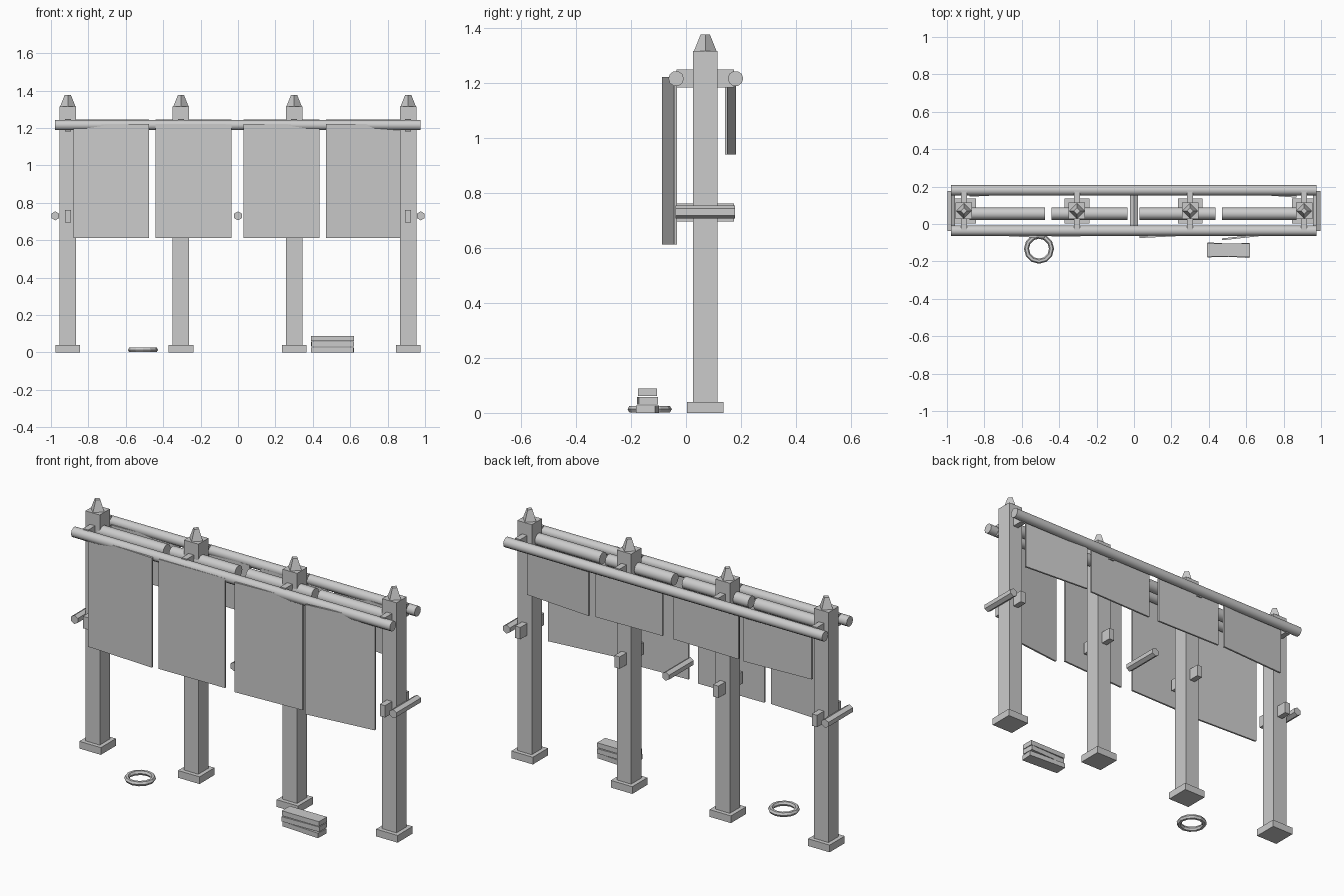
import bpy
from math import pi, atan

if "Cube" in bpy.data.objects:
    bpy.data.objects.remove(bpy.data.objects["Cube"])

POST_X = (-0.91, -0.305, 0.30, 0.91)
BAY_X = ((-0.88, -0.475), (-0.44, -0.035), (0.03, 0.435), (0.47, 0.87))
MID_Y = 0.07


def smooth(obj):
    bpy.ops.object.shade_smooth_by_angle(angle=pi / 3.4)
    return obj


def box(name, center, size, turn=0):
    bpy.ops.mesh.primitive_cube_add(size=1, location=center, rotation=(0, 0, turn))
    obj = bpy.context.object
    obj.name = name
    obj.scale = size
    bpy.ops.object.transform_apply(location=False, rotation=False, scale=True)
    return obj


def rod(name, center, radius, length, axis, sides):
    rot = (0, pi / 2, 0) if axis == 'X' else (pi / 2, 0, 0)
    bpy.ops.mesh.primitive_cylinder_add(vertices=sides, radius=radius, depth=length,
                                        location=center, rotation=rot)
    obj = bpy.context.object
    obj.name = name
    return obj


# Posts with footings, pointed caps and two levels of cross arms
for x in POST_X:
    box("post", (x, MID_Y, 0.66), (0.088, 0.088, 1.31))
    box("post_footing", (x, MID_Y, 0.02), (0.132, 0.132, 0.04))
    bpy.ops.mesh.primitive_cone_add(vertices=4, radius1=0.043, radius2=0.017, depth=0.065,
                                    location=(x, MID_Y, 1.3425))
    bpy.context.object.name = "post_cap"
    for name, z in (("upper_arm", 1.215), ("lower_arm", 0.728)):
        box(name, (x, MID_Y, z), (0.032, 0.21, 0.066))

# Long rails front and back
for name, y in (("front_rail", -0.036), ("back_rail", 0.18)):
    smooth(rod(name, (-0.002, y, 1.215), 0.028, 1.955, 'X', 10))

# Hanging panels, each turned a little, and the rolls between the rails
FRONT_SLOPE = (-0.05, 0.01, 0.05, 0.11)
BACK_SLOPE = (0.05, -0.02, 0.02, -0.075)
for (x0, x1), fs, bs in zip(BAY_X, FRONT_SLOPE, BACK_SLOPE):
    cx, w = (x0 + x1) / 2, x1 - x0
    box("front_panel", (cx, -0.06, 0.916), (w, 0.01, 0.608), atan(fs))
    box("back_panel", (cx, 0.161, 1.075), (w, 0.01, 0.27), atan(bs))
    smooth(rod("cloth_roll", (cx, 0.055, 1.213), 0.033, w, 'X', 10))

# Short pegs running front to back
for x in (-0.977, 0, 0.977):
    rod("peg", (x, MID_Y, 0.73), 0.024, 0.215, 'Y', 6)

# Ring lying on the ground
bpy.ops.mesh.primitive_torus_add(major_segments=12, minor_segments=6, major_radius=0.067,
                                 minor_radius=0.0135, location=(-0.508, -0.132, 0.0135))
bpy.context.object.name = "ground_ring"

# Small stack of planks
for i, turn in enumerate((-0.06, 0.03, 0.0)):
    box("stacked_plank", (0.505, -0.14, 0.0135 + 0.031 * i), (0.228, 0.07, 0.027), turn)
